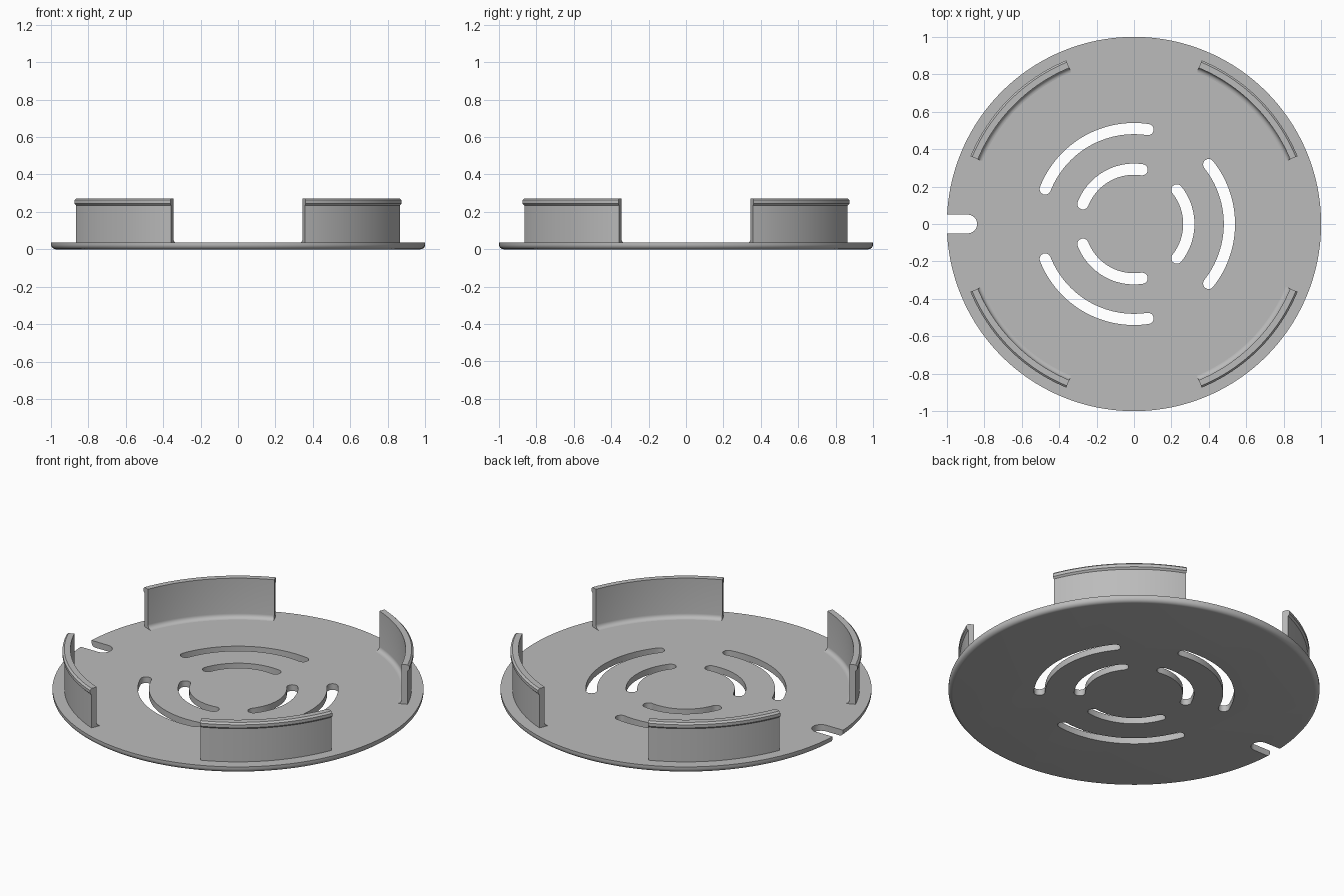
import bpy, bmesh
from math import sin, cos, pi, radians

cube = bpy.data.objects.get("Cube")
if cube:
    bpy.data.objects.remove(cube, do_unlink=True)

THICK = 0.037

grey = bpy.data.materials.new("plain grey")
grey.use_nodes = True
grey.diffuse_color = (0.5, 0.5, 0.5, 1)
grey.node_tree.nodes["Principled BSDF"].inputs["Base Color"].default_value = (0.5, 0.5, 0.5, 1)


def finish(name, bm):
    """Turn a bmesh into a grey object with consistent normals."""
    bmesh.ops.recalc_face_normals(bm, faces=bm.faces)
    mesh = bpy.data.meshes.new(name)
    bm.to_mesh(mesh)
    bm.free()
    mesh.materials.append(grey)
    obj = bpy.data.objects.new(name, mesh)
    bpy.context.collection.objects.link(obj)
    return obj


def smooth(obj):
    bpy.ops.object.select_all(action='DESELECT')
    obj.select_set(True)
    bpy.context.view_layer.objects.active = obj
    bpy.ops.object.shade_smooth_by_angle(angle=radians(30))


def arc(cx, cy, r, a0, a1, n):
    """Points along an arc, angles in degrees."""
    angles = [radians(a0 + (a1 - a0) * i / n) for i in range(n + 1)]
    return [(cx + r * cos(a), cy + r * sin(a)) for a in angles]


def cutter(name, outline):
    """Upright prism through the plate."""
    bm = bmesh.new()
    face = bm.faces.new([bm.verts.new((x, y, -0.1)) for x, y in outline])
    top = bmesh.ops.extrude_face_region(bm, geom=[face])["geom"]
    verts = [v for v in top if isinstance(v, bmesh.types.BMVert)]
    bmesh.ops.translate(bm, verts=verts, vec=(0, 0, 0.2))
    obj = finish(name, bm)
    obj.hide_render = True
    return obj


def slot_outline(r, mid, half, w):
    """Curved slot with round ends."""
    a, b = mid - half, mid + half
    ends = [(r * cos(radians(t)), r * sin(radians(t))) for t in (a, b)]
    return (arc(0, 0, r + w, a, b, 32)
            + arc(*ends[1], w, b, b + 180, 10)[1:]
            + arc(0, 0, r - w, b, a, 32)[1:]
            + arc(*ends[0], w, a + 180, a + 360, 10)[1:-1])


# Round plate with a rounded lower rim
ROUND = 0.025
rings = arc(1 - ROUND, ROUND, ROUND, -90, 0, 6) + [(1, THICK)]
bm = bmesh.new()
N = 160
loops = [[bm.verts.new((r * cos(2 * pi * i / N), r * sin(2 * pi * i / N), z))
          for i in range(N)] for r, z in rings]
for low, high in zip(loops, loops[1:]):
    for i in range(N):
        j = (i + 1) % N
        bm.faces.new((low[i], low[j], high[j], high[i]))
bm.faces.new(loops[0])
bm.faces.new(loops[-1])
plate = finish("base_plate", bm)

# Three pairs of curved slots and the rim notch
cutters = [cutter("slot_cutter", slot_outline(r, mid, 38.5, 0.03))
           for mid in (0, 120, 240) for r in (0.51, 0.293)]
cutters.append(cutter("notch_cutter",
                      [(-1.1, -0.05)] + arc(-0.888, 0, 0.05, -90, 90, 16) + [(-1.1, 0.05)]))
for c in cutters:
    mod = plate.modifiers.new("cut", 'BOOLEAN')
    mod.operation = 'DIFFERENCE'
    mod.solver = 'EXACT'
    mod.object = c
bpy.context.view_layer.objects.active = plate
for mod in list(plate.modifiers):
    bpy.ops.object.modifier_apply(modifier=mod.name)
for c in cutters:
    bpy.data.objects.remove(c, do_unlink=True)
smooth(plate)

# Wall section (radius, height): inner base fillet, thin wall, outward lip
INNER, OUTER, LIP, TOP, FILLET = 0.903, 0.936, 0.946, 0.272, 0.025
section = [(OUTER, THICK - 0.01), (OUTER, 0.234), (LIP, 0.244), (LIP, 0.262),
           (LIP - 0.01, TOP), (INNER, TOP)]
section += arc(INNER - FILLET, THICK + FILLET, FILLET, 0, -90, 6)
section += [(INNER - FILLET, THICK - 0.01)]

# Four curved clip walls
for name, mid in (("back_left", 45), ("back_right", 135),
                  ("front_right", 225), ("front_left", 315)):
    bm = bmesh.new()
    steps = 28
    rows = []
    for i in range(steps + 1):
        a = radians(mid - 22.5 + 45 * i / steps)
        rows.append([bm.verts.new((r * cos(a), r * sin(a), z)) for r, z in section])
    for p, q in zip(rows, rows[1:]):
        for k in range(len(section)):
            m = (k + 1) % len(section)
            bm.faces.new((p[k], p[m], q[m], q[k]))
    bm.faces.new(rows[0])
    bm.faces.new(rows[-1])
    smooth(finish(name + "_clip_wall", bm))
